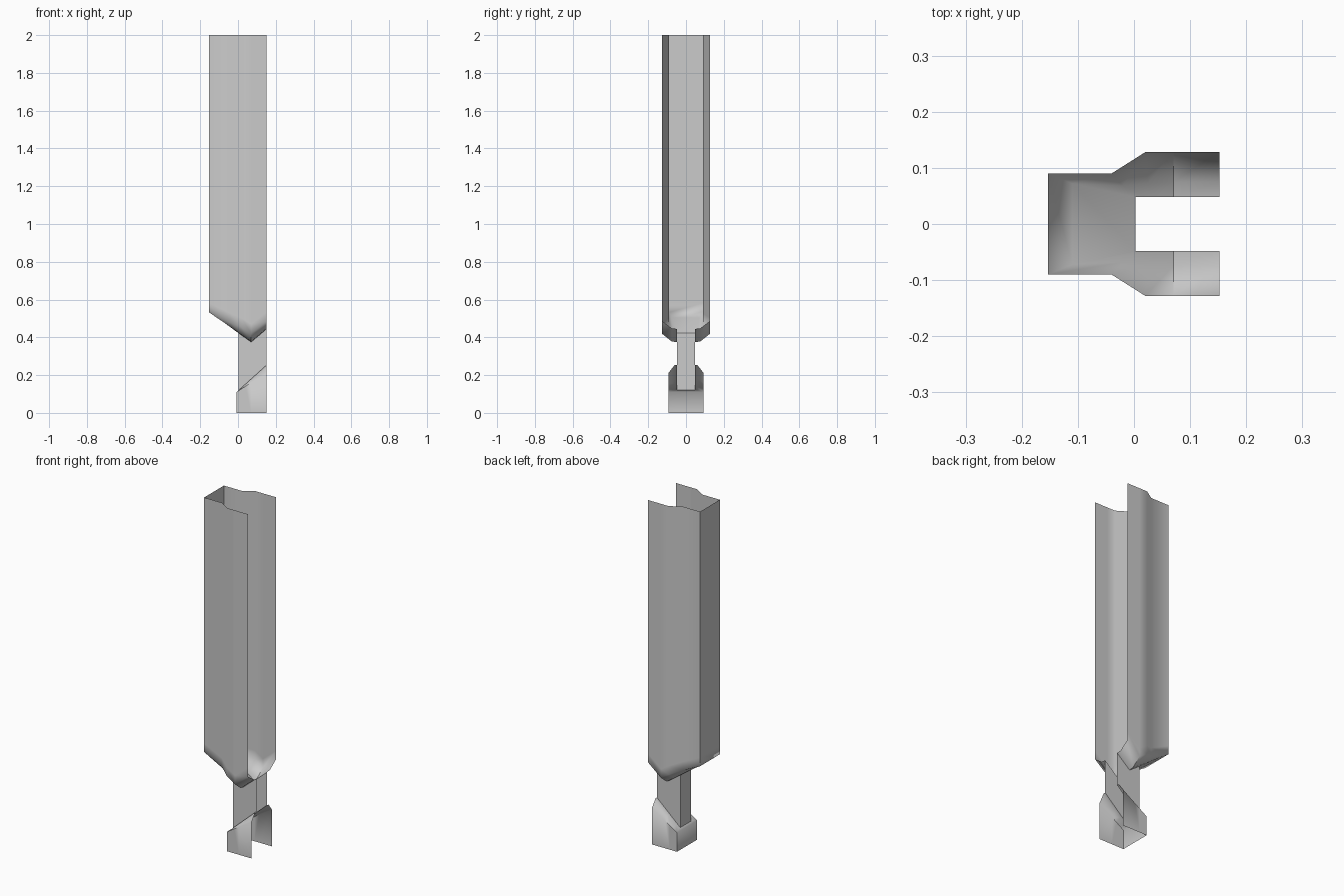
import bpy, bmesh, math

if "Cube" in bpy.data.objects:
    bpy.data.objects.remove(bpy.data.objects["Cube"])

def loft(name, rings):
    """Skin half rings (top ring first), mirrored across y, into an open U sheet."""
    bm = bmesh.new()
    loops = []
    for half in rings:
        full = half + [(x, -y, z) for x, y, z in reversed(half)]
        loops.append([bm.verts.new(p) for p in full])
    for a, b in zip(loops, loops[1:]):
        for i in range(len(a) - 1):
            bm.faces.new((a[i], b[i], b[i + 1], a[i + 1]))
    me = bpy.data.meshes.new(name)
    bm.to_mesh(me)
    bm.free()
    ob = bpy.data.objects.new(name, me)
    bpy.context.collection.objects.link(ob)
    bpy.ops.object.select_all(action='DESELECT')
    ob.select_set(True)
    bpy.context.view_layer.objects.active = ob
    bpy.ops.object.shade_smooth_by_angle(angle=math.radians(62))
    return ob

def funnel_z(x):
    # V shaped lower edge of the channel
    return 0.422 - 0.705 * (x - 0.003) if x <= 0.07 else 0.375 + 0.85 * (x - 0.07)

def foot_z(x):
    # slanted upper edge of the foot
    return 0.12 + 0.9 * (x - 0.003)

NECK_X = [0.152, 0.07, 0.04, 0.02, 0.003]
neck_top = [(x, 0.048, funnel_z(x)) for x in NECK_X]
neck_bottom = [(x, 0.048, foot_z(x)) for x in NECK_X]

# Upper channel with flared wings, closing down into a funnel
plan = [(0.152, 0.128), (0.07, 0.128), (0.02, 0.128), (-0.04, 0.09), (-0.153, 0.09)]
drop = [0.042, 0.045, 0.042, 0.025, 0.0]
rim = [(x, y, funnel_z(x) + d) for (x, y), d in zip(plan, drop)]
support = [(x, y, z + 0.05) for x, y, z in rim]
top = [(x, y, 2.0) for x, y in plan]
mid_plan = [(0.152, 0.075), (0.07, 0.075), (0.025, 0.073), (-0.02, 0.068), (-0.11, 0.072)]
mid = [(x, y, funnel_z(x) + 0.003) for x, y in mid_plan]
loft("channel", [top, support, rim, mid, neck_top])

# Narrow neck
loft("neck", [neck_top, neck_bottom])

# Wider foot with a sloping shoulder
FOOT_X = [0.152, 0.07, 0.04, 0.02, -0.007]
shoulder = [(x, 0.06, foot_z(x)) for x in NECK_X]
foot_rim = [(x, 0.092, foot_z(x) - 0.042 * (x + 0.007) / 0.159) for x in FOOT_X]
foot_base = [(x, 0.092, 0.0) for x in FOOT_X]
loft("foot", [neck_bottom, shoulder, foot_rim, foot_base])
